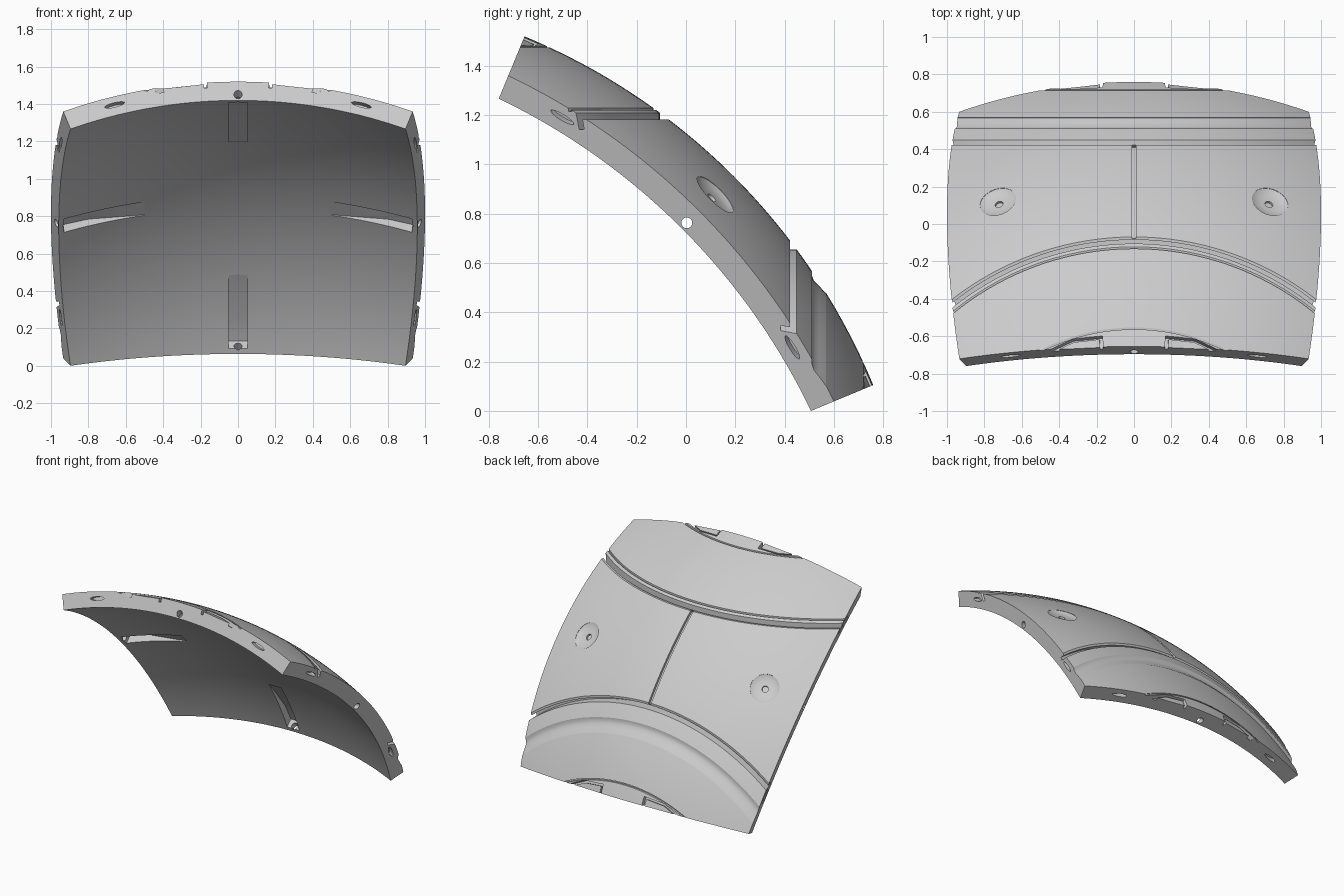
import bpy, bmesh, math
from mathutils import Vector, Matrix

cube = bpy.data.objects.get("Cube")
if cube:
    bpy.data.objects.remove(cube, do_unlink=True)

# Shell: square patch of a sphere, tilted 45 degrees about x
HALF = math.radians(22.5)
T = math.tan(HALF)
R_OUT = 1 / math.sin(HALF)
R_IN = 2.505
TILT = Matrix.Rotation(math.radians(-45), 4, 'X')

metal = bpy.data.materials.new("plain_grey")
metal.use_nodes = True
GREY = (0.6, 0.6, 0.6, 1)
metal.diffuse_color = GREY
metal.node_tree.nodes["Principled BSDF"].inputs["Base Color"].default_value = GREY


def ray(a, b, r):
    """Point at radius r, along the direction with slopes a and b."""
    return Vector((a, b, 1)).normalized() * r


def to_object(bm, name):
    bmesh.ops.recalc_face_normals(bm, faces=bm.faces[:])
    mesh = bpy.data.meshes.new(name)
    bm.to_mesh(mesh)
    bm.free()
    ob = bpy.data.objects.new(name, mesh)
    bpy.context.scene.collection.objects.link(ob)
    return ob


def loft(bm, sections, matrix=TILT):
    """Closed solid through a row of equal-length sections."""
    rows = [[bm.verts.new(matrix @ Vector(p)) for p in s] for s in sections]
    n = len(rows[0])
    for r0, r1 in zip(rows, rows[1:]):
        for i in range(n):
            j = (i + 1) % n
            bm.faces.new((r0[i], r0[j], r1[j], r1[i]))
    bm.faces.new(rows[0])
    bm.faces.new(rows[-1])


def lathe(bm, profile, swap):
    """Sweep a (radius, height) profile round z, or round y when swapped."""
    sections = []
    steps = 56
    for i in range(steps + 1):
        t = math.radians(-46 + 92 * i / steps)
        pts = [(r * math.sin(t), r * math.cos(t), h) for r, h in profile]
        sections.append([(x, z, y) if swap else (x, y, z) for x, y, z in pts])
    loft(bm, sections, Matrix.Identity(4))


def thin_line(bm, h, swap, depth=0.01):
    r = math.sqrt(R_OUT ** 2 - h * h)
    a, b = r - 0.005, r + 0.005
    lathe(bm, [(a, h - depth), (b, h - depth), (b, h + 0.04), (a, h + 0.04)], swap)


def rings(profile, steps):
    return [[(r * math.cos(math.tau * i / steps), r * math.sin(math.tau * i / steps), h)
             for i in range(steps)] for r, h in profile]


def quarter(k):
    return TILT @ Matrix.Rotation(k * math.pi / 2, 4, 'Z')


# Curved panel
bm = bmesh.new()
bmesh.ops.create_cube(bm, size=2)
flat = [e for e in bm.edges if abs(e.verts[0].co.z - e.verts[1].co.z) < 0.1]
bmesh.ops.subdivide_edges(bm, edges=flat, cuts=47, use_grid_fill=True)
for v in bm.verts:
    x, y, z = v.co
    r = R_OUT if z > 0 else R_IN
    v.co = TILT @ ray(math.tan(x * HALF), math.tan(y * HALF), r)
panel = to_object(bm, "curved_panel")
panel.data.materials.append(metal)


def cut(bm, name):
    cutter = to_object(bm, name)
    cutter.hide_render = True
    mod = panel.modifiers.new(name, 'BOOLEAN')
    mod.operation = 'DIFFERENCE'
    mod.solver = 'EXACT'
    mod.object = cutter
    bpy.context.view_layer.objects.active = panel
    bpy.ops.object.modifier_apply(modifier=name)
    bpy.data.objects.remove(cutter, do_unlink=True)


# Stepped seams across both ends
bm = bmesh.new()
seam = [(1.55, 2.2), (1.55, 2.037), (1.57, 2.037), (1.57, 2.077), (1.63, 2.077), (1.63, 2.2)]
for swap in (False, True):
    lathe(bm, seam, swap)
cut(bm, "stepped_seams")

# Fine lines and the soft lower groove
bm = bmesh.new()
thin_line(bm, 2.12, False)
for swap in (False, True):
    thin_line(bm, 2.372, swap)
lathe(bm, [(1.55, 2.165), (1.445, 2.165), (1.422, 2.174), (1.402, 2.195),
           (1.372, 2.222), (1.42, 2.26)], True)
cut(bm, "surface_lines")

# Centre seam
bm = bmesh.new()
loft(bm, [[ray(sx * 0.004, math.tan(math.radians(d)), r)
           for sx, r in ((-1, 2.594), (1, 2.594), (1, 2.7), (-1, 2.7))]
          for d in [-7.8 + 1.3 * i for i in range(13)]])
cut(bm, "centre_seam")

# Round dishes with a small centre hole
bm = bmesh.new()
dish = rings([(0.1, 0.08), (0.1, -0.004), (0.084, -0.014), (0.05, -0.02),
              (0.022, -0.022), (0.022, -0.035)], 40)
for side in (-1, 1):
    d = ray(side * 0.29, 0, R_OUT)
    place = Matrix.Translation(d) @ d.to_track_quat('Z', 'Y').to_matrix().to_4x4()
    loft(bm, dish, TILT @ place)
cut(bm, "dishes")

# Shallow pockets at both ends, each with a deeper rim groove
pocket = [(0.07, 0.44), (0.07, 0.387), (0.136, 0.392), (0.185, 0.414), (0.2, 0.44)]
rim = [(0.069, 0.44), (0.069, 0.386), (0.136, 0.391), (0.186, 0.414), (0.2, 0.44),
       (0.175, 0.44), (0.168, 0.414), (0.134, 0.398), (0.076, 0.393), (0.076, 0.44)]
for name, shape, floor in (("pockets", pocket, 2.606), ("pocket_rims", rim, 2.582)):
    bm = bmesh.new()
    for sx in (-1, 1):
        for sy in (-1, 1):
            loft(bm, [[ray(sx * a, sy * b, r) for a, b in shape] for r in (floor, 2.72)])
    cut(bm, name)

# Inner wedge channels, one at the middle of each edge
bm = bmesh.new()
wedge = [(0.5, 2.3), (0.5, 2.458), (0.8, 2.425), (0.93, 2.385), (0.93, 2.3)]
for k in range(4):
    loft(bm, [[(x, y, w) for x, w in wedge] for y in (-0.05, 0.05)], quarter(k))
cut(bm, "inner_channels")

# Pin holes through the edges into the channels
bm = bmesh.new()
for k in range(4):
    pin = rings([(0.022, 0.9), (0.022, 1.08)], 20)
    loft(bm, [[(h, y, 2.345 + x) for x, y, h in s] for s in pin], quarter(k))
cut(bm, "pin_holes")

# Lens-shaped slots in the edge faces
bm = bmesh.new()
normal = Vector((math.cos(HALF), 0, -math.sin(HALF)))
for k in range(4):
    for side in (-1, 1):
        p = ray(T, side * 0.288, 2.565)
        up = p.normalized()
        along = normal.cross(up)
        lens = [(0.055 * math.cos(math.tau * i / 16), 0.013 * math.sin(math.tau * i / 16))
                for i in range(16)]
        loft(bm, [[p + normal * d + along * s + up * t for s, t in lens]
                  for d in (-0.04, 0.03)], quarter(k))
cut(bm, "edge_slots")

# Stand on the ground, centred, with smooth curved faces
cos = [v.co.copy() for v in panel.data.vertices]
mid_y = (min(c.y for c in cos) + max(c.y for c in cos)) / 2
panel.data.transform(Matrix.Translation((0, -mid_y, -min(c.z for c in cos))))
bpy.ops.object.select_all(action='DESELECT')
panel.select_set(True)
bpy.context.view_layer.objects.active = panel
bpy.ops.object.shade_smooth_by_angle(angle=math.radians(30))
